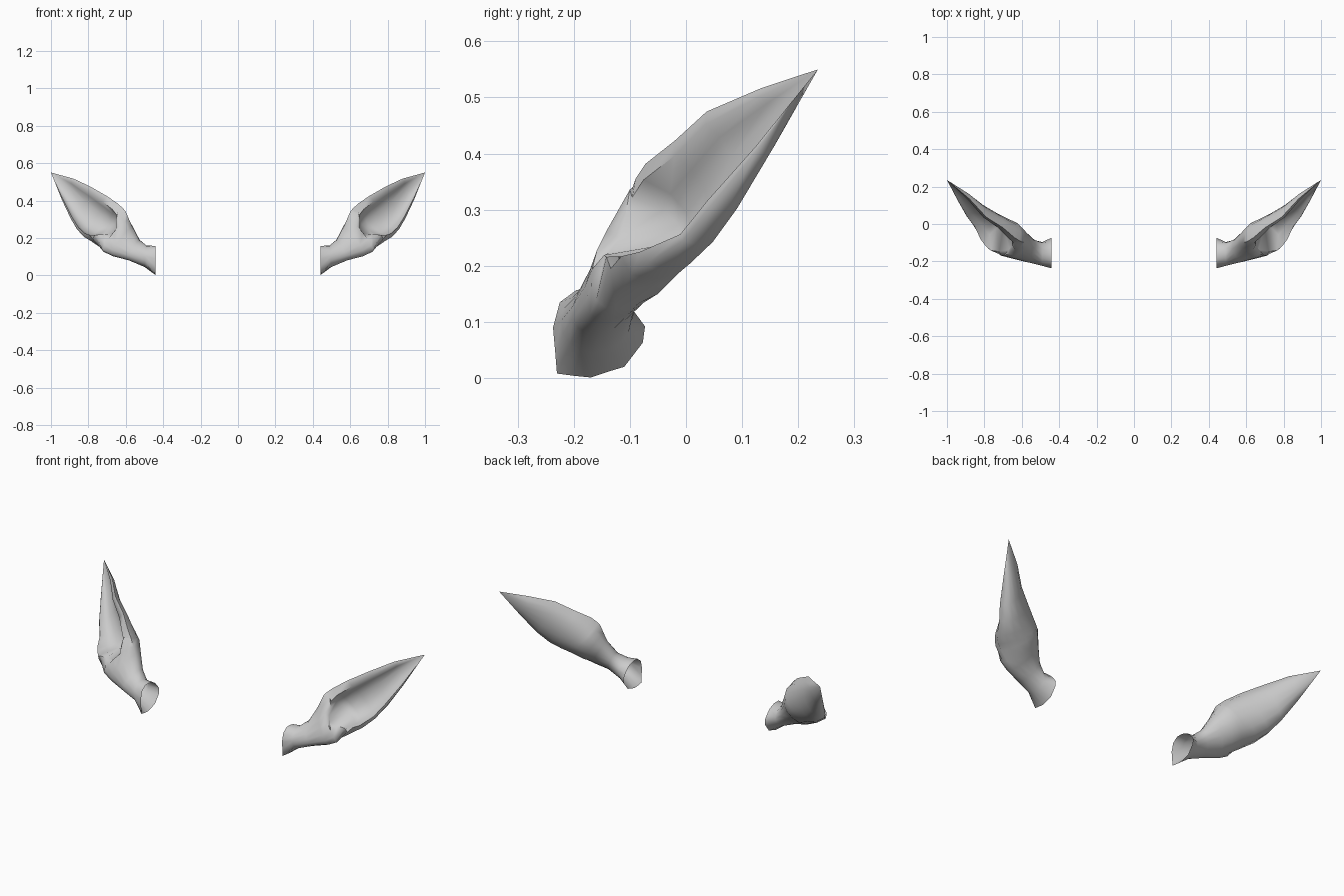
import bpy, bmesh
from math import sin, cos, pi
from mathutils import Vector as V

if "Cube" in bpy.data.objects:
    bpy.data.objects.remove(bpy.data.objects["Cube"])

N = 8  # segments along each half (back arc, front arc) of a section


def arc(u, l, bulge, power, n=N):
    """Curve from upper rim u to lower rim l, pushed out by bulge."""
    u, l, bulge = V(u), V(l), V(bulge)
    return [(u + l) / 2 + (u - l) / 2 * cos(pi * i / n)
            + bulge * max(0, sin(pi * i / n)) ** power for i in range(n + 1)]


def ring(back, front):
    return back + front[::-1][1:-1]


def stem(u, l, back, front):
    """Closed, rounded section."""
    return ring(arc(u, l, back, 1), arc(u, l, front, 1))


def cup(u, l, back, depth, rim, inner=None, power=1.0):
    """Hollow section with a rim of the given relative width."""
    u, l, back = V(u), V(l), V(back)
    ui = u.lerp(l, rim) - back * .04
    li = V(inner) if inner else l.lerp(u, .05) - back * .06
    front = [u] + arc(ui, li, back * depth, power, N - 2) + [l]
    return ring(arc(u, l, back, .85), front)


# Open base of the stem
base = [V((.44, y, z)) for y, z in [
    (-.16, .157), (-.135, .15), (-.11, .137), (-.09, .115), (-.073, .092),
    (-.077, .063), (-.11, .02), (-.14, .011), (-.17, .001), (-.20, .004),
    (-.23, .008), (-.233, .045), (-.237, .09), (-.225, .135), (-.21, .146),
    (-.195, .157)]]

# Lip in front of the hollow
u, l = (.60, -.095, .34), (.755, -.112, .162)
lip = ring(arc(u, l, (-.025, .113, -.02), .9), [V(p) for p in [
    u, (.643, -.1, .336), (.653, -.108, .29), (.652, -.118, .25),
    (.665, -.138, .223), (.72, -.146, .219), (.765, -.142, .216),
    (.776, -.134, .195), l]])

# Sections from base to tip
rings = [
    base,
    stem((.49, -.16, .16), (.50, -.165, .045), (-.005, .066, 0), (0, -.06, 0)),
    stem((.53, -.13, .19), (.58, -.15, .08), (-.015, .055, .01), (.015, -.064, -.01)),
    stem((.565, -.105, .26), (.66, -.13, .105), (-.02, .073, .01), (.04, -.063, -.02)),
    stem((.583, -.1, .30), (.705, -.125, .128), (-.02, .1, -.005), (.05, -.055, -.02)),
    lip,
    cup((.612, -.09, .355), (.787, -.098, .184), (-.028, .112, -.03), .88, .2,
        (.795, -.115, .217), .8),
    cup((.64, -.072, .382), (.822, -.068, .205), (-.03, .103, -.035), .87, .17,
        (.82, -.082, .225), .9),
    cup((.70, -.02, .423), (.86, -.005, .245), (-.025, .074, -.038), .8, .16),
    cup((.79, .037, .475), (.895, .042, .305), (-.017, .067, -.037), .75, .14),
    cup((.88, .135, .517), (.942, .125, .405), (-.01, .036, -.02), .7, .14),
]

# Loft the ear and close it at the pointed tip
bm = bmesh.new()
loops = [[bm.verts.new(p) for p in r] for r in rings]
tip = bm.verts.new((1, .235, .55))
m = 2 * N
for a, b in zip(loops, loops[1:]):
    for i in range(m):
        j = (i + 1) % m
        bm.faces.new((a[i], a[j], b[j], b[i]))
for i in range(m):
    bm.faces.new((loops[-1][i], loops[-1][(i + 1) % m], tip))
bmesh.ops.recalc_face_normals(bm, faces=bm.faces)

mesh = bpy.data.meshes.new("pointed_ears")
bm.to_mesh(mesh)
bm.free()
ears = bpy.data.objects.new("pointed_ears", mesh)
bpy.context.collection.objects.link(ears)

# Smooth shading, then mirror for the other side
bpy.context.view_layer.objects.active = ears
ears.select_set(True)
bpy.ops.object.shade_smooth_by_angle(angle=1.2)
mirror = ears.modifiers.new("other_side", 'MIRROR')
mirror.use_mirror_merge = False
